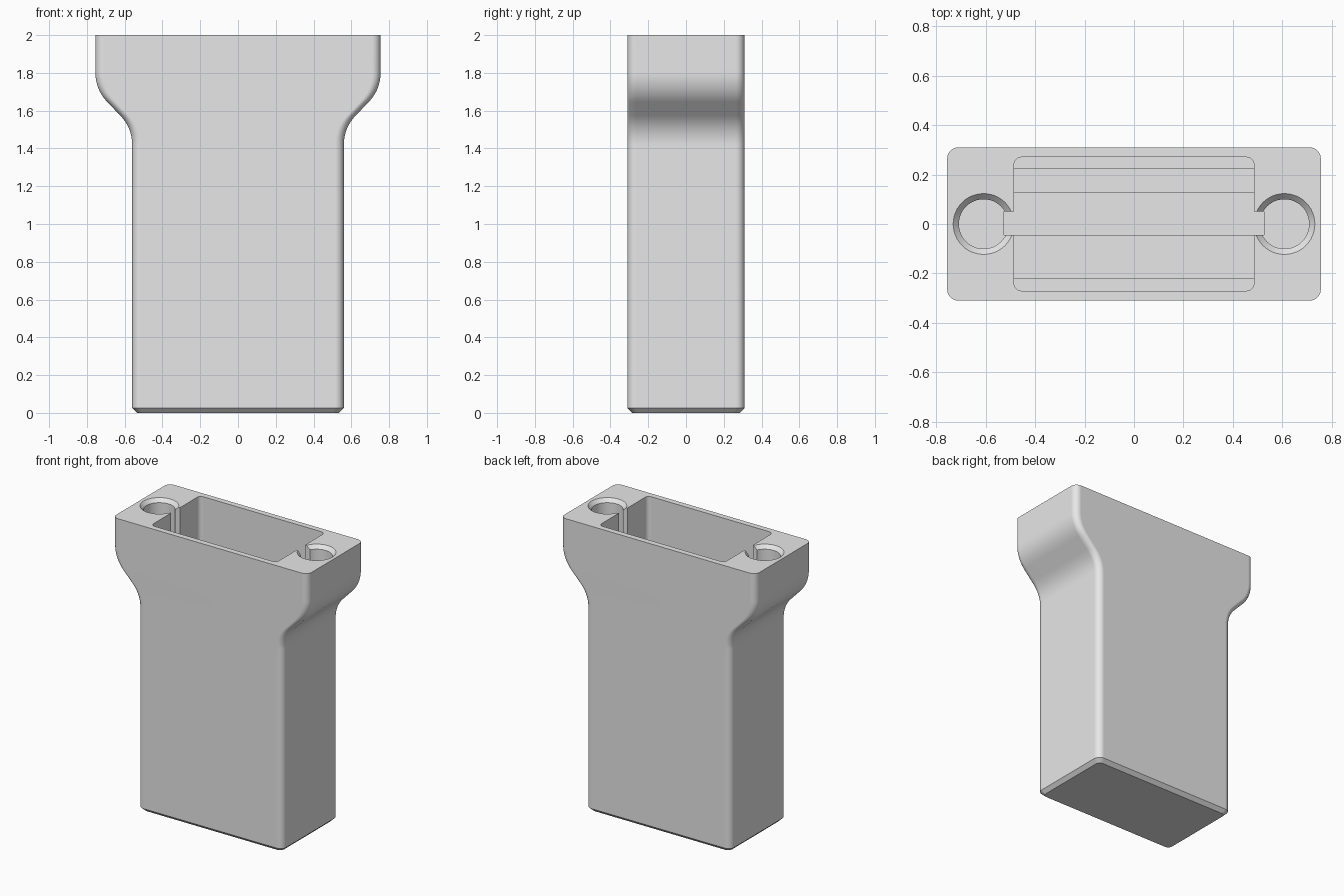
import bpy, bmesh
from math import sin, cos, pi, radians

if "Cube" in bpy.data.objects:
    bpy.data.objects.remove(bpy.data.objects["Cube"], do_unlink=True)

grey = bpy.data.materials.new("light_grey")
grey.use_nodes = True
grey.diffuse_color = (0.8, 0.8, 0.8, 1)
grey.node_tree.nodes["Principled BSDF"].inputs["Base Color"].default_value = (0.8, 0.8, 0.8, 1)


def rounded_rect(w, d, r, z, x=0, y=0, seg=8):
    """Ring of points: half width w, half depth d, corner radius r."""
    pts = []
    for q, (sx, sy) in enumerate([(1, 1), (-1, 1), (-1, -1), (1, -1)]):
        for i in range(seg + 1):
            a = (q + i / seg) * pi / 2
            pts.append((x + sx * (w - r) + r * cos(a), y + sy * (d - r) + r * sin(a), z))
    return pts


def circle(r, z, x, seg=48):
    return [(x + r * cos(2 * pi * i / seg), r * sin(2 * pi * i / seg), z) for i in range(seg)]


def loft(name, rings):
    """Solid skinned through rings listed from bottom to top."""
    bm = bmesh.new()
    loops = [[bm.verts.new(p) for p in ring] for ring in rings]
    n = len(loops[0])
    for a, b in zip(loops, loops[1:]):
        for i in range(n):
            j = (i + 1) % n
            bm.faces.new((a[i], a[j], b[j], b[i]))
    bm.faces.new(loops[0][::-1])
    bm.faces.new(loops[-1])
    mesh = bpy.data.meshes.new(name)
    bm.to_mesh(mesh)
    bm.free()
    mesh.materials.append(grey)
    obj = bpy.data.objects.new(name, mesh)
    bpy.context.collection.objects.link(obj)
    return obj


def box(name, x0, x1, y0, y1, z0, z1):
    return loft(name, [[(x0, y0, z), (x1, y0, z), (x1, y1, z), (x0, y1, z)] for z in (z0, z1)])


# Outer shell: chamfered foot, straight shaft, S-curved flare, straight head
LOW, HIGH, DEPTH, FILLET, TOP = 0.56, 0.755, 0.31, 0.22, 2.0
steps = 8
profile = [(LOW - 0.025, 0, 0.025), (LOW, 0.025, 0)]
for i in range(steps + 1):
    a = radians(45) * i / steps
    profile.append((LOW + FILLET * (1 - cos(a)), 1.42 + FILLET * sin(a), 0))
for i in range(steps, -1, -1):
    a = radians(45) * i / steps
    profile.append((HIGH - FILLET * (1 - cos(a)), 1.8 - FILLET * sin(a), 0))
profile.append((HIGH, TOP, 0))
body = loft("grip_body", [rounded_rect(w, DEPTH - c, 0.045 - c * 0.5, z) for w, z, c in profile])

# Hollow interior with a stepped floor
ABOVE, INNER, FLOOR = 2.1, 0.485, 0.1
cutters = [
    loft("cavity_cutter", [rounded_rect(INNER, 0.27, 0.03, z) for z in (0.4, ABOVE)]),
    box("middle_step_cutter", -INNER, INNER, -0.22, 0.225, 0.2, 0.5),
    box("floor_cutter", -INNER, INNER, -0.045, 0.125, FLOOR, 0.3),
    box("slot_cutter", -0.525, 0.525, -0.045, 0.05, FLOOR, ABOVE),
]

# Countersunk screw pockets on both sides
for side, x in (("left", 0.608), ("right", -0.608)):
    cutters.append(loft(side + "_pocket_cutter", [
        circle(0.1, 1.75, x), circle(0.1, TOP - 0.025, x),
        circle(0.123, TOP, x), circle(0.123, ABOVE, x)]))

bpy.context.view_layer.objects.active = body
body.select_set(True)
for cutter in cutters:
    mod = body.modifiers.new(cutter.name, "BOOLEAN")
    mod.operation = "DIFFERENCE"
    mod.solver = "EXACT"
    mod.object = cutter
    bpy.ops.object.modifier_apply(modifier=mod.name)
    bpy.data.objects.remove(cutter, do_unlink=True)

# Smooth rounded edges while keeping flat faces flat
bpy.ops.object.shade_smooth_by_angle(angle=radians(25))
weighted = body.modifiers.new("weighted_normals", "WEIGHTED_NORMAL")
weighted.keep_sharp = True
